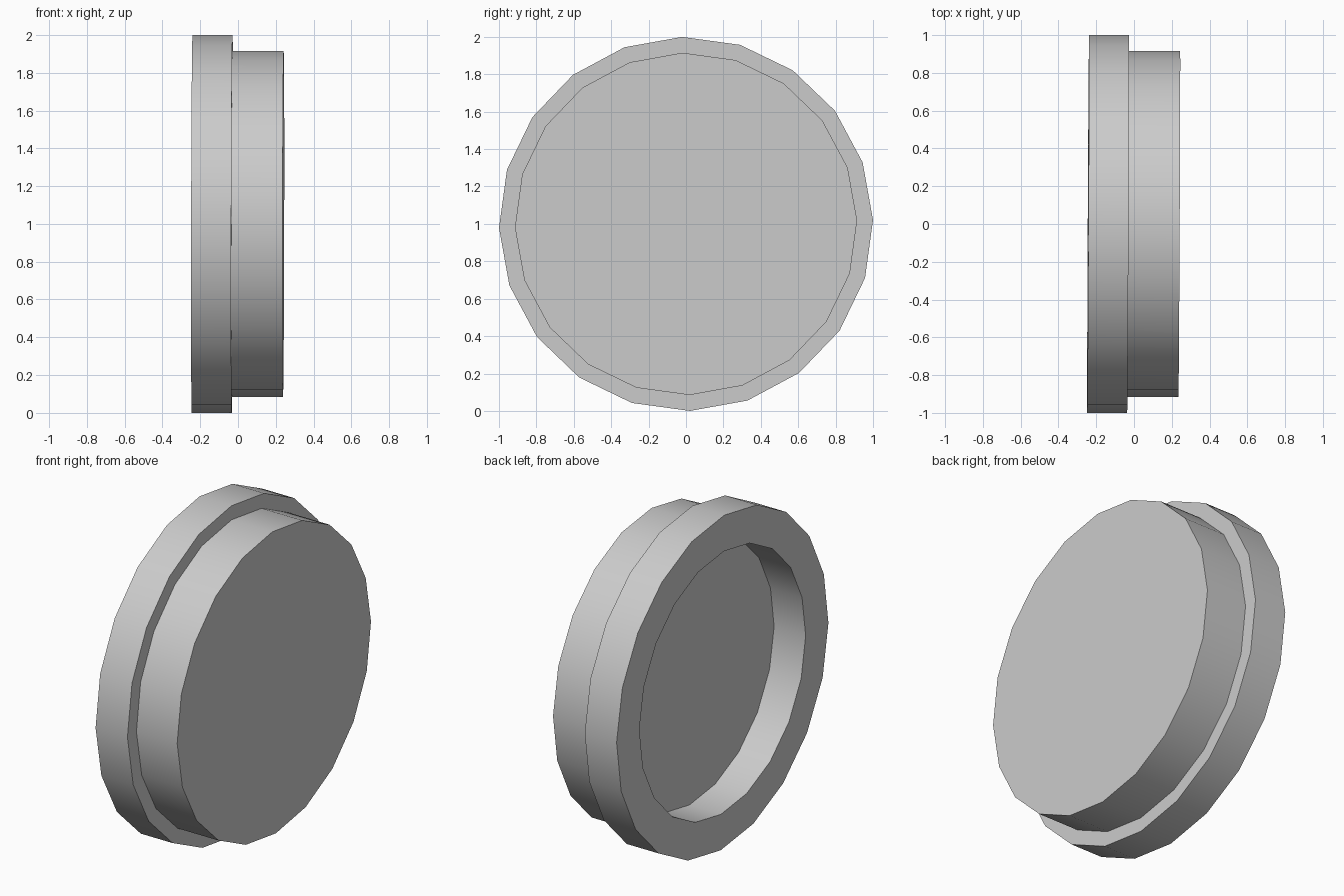
import bpy, bmesh, math

if "Cube" in bpy.data.objects:
    bpy.data.objects.remove(bpy.data.objects["Cube"])

SIDES = 20
START = math.radians(1.2)

# Half-profile (x, radius): recess floor, recess rim, flange, step, front disc
profile = [(-0.033, 0.785), (-0.243, 0.785), (-0.243, 1.0),
           (-0.031, 1.0), (-0.031, 0.915), (0.24, 0.915)]


def place(x, r, i):
    a = START + i * 2 * math.pi / SIDES
    y, z = r * math.cos(a), r * math.sin(a)
    # the part leans very slightly off the x axis
    return (x + 0.005 * y + 0.002 * z, y, z + 1.0)


# Stepped cap turned around the x axis
bm = bmesh.new()
rings = [[bm.verts.new(place(x, r, i)) for i in range(SIDES)] for x, r in profile]
for a, b in zip(rings, rings[1:]):
    for i in range(SIDES):
        j = (i + 1) % SIDES
        bm.faces.new((a[i], a[j], b[j], b[i]))
bm.faces.new(rings[0])
bm.faces.new(rings[-1])
bmesh.ops.recalc_face_normals(bm, faces=bm.faces)

mesh = bpy.data.meshes.new("stepped_cap")
bm.to_mesh(mesh)
bm.free()
cap = bpy.data.objects.new("stepped_cap", mesh)
bpy.context.collection.objects.link(cap)

# Smooth walls, crisp rims
bpy.context.view_layer.objects.active = cap
cap.select_set(True)
bpy.ops.object.shade_smooth_by_angle(angle=math.radians(30))
